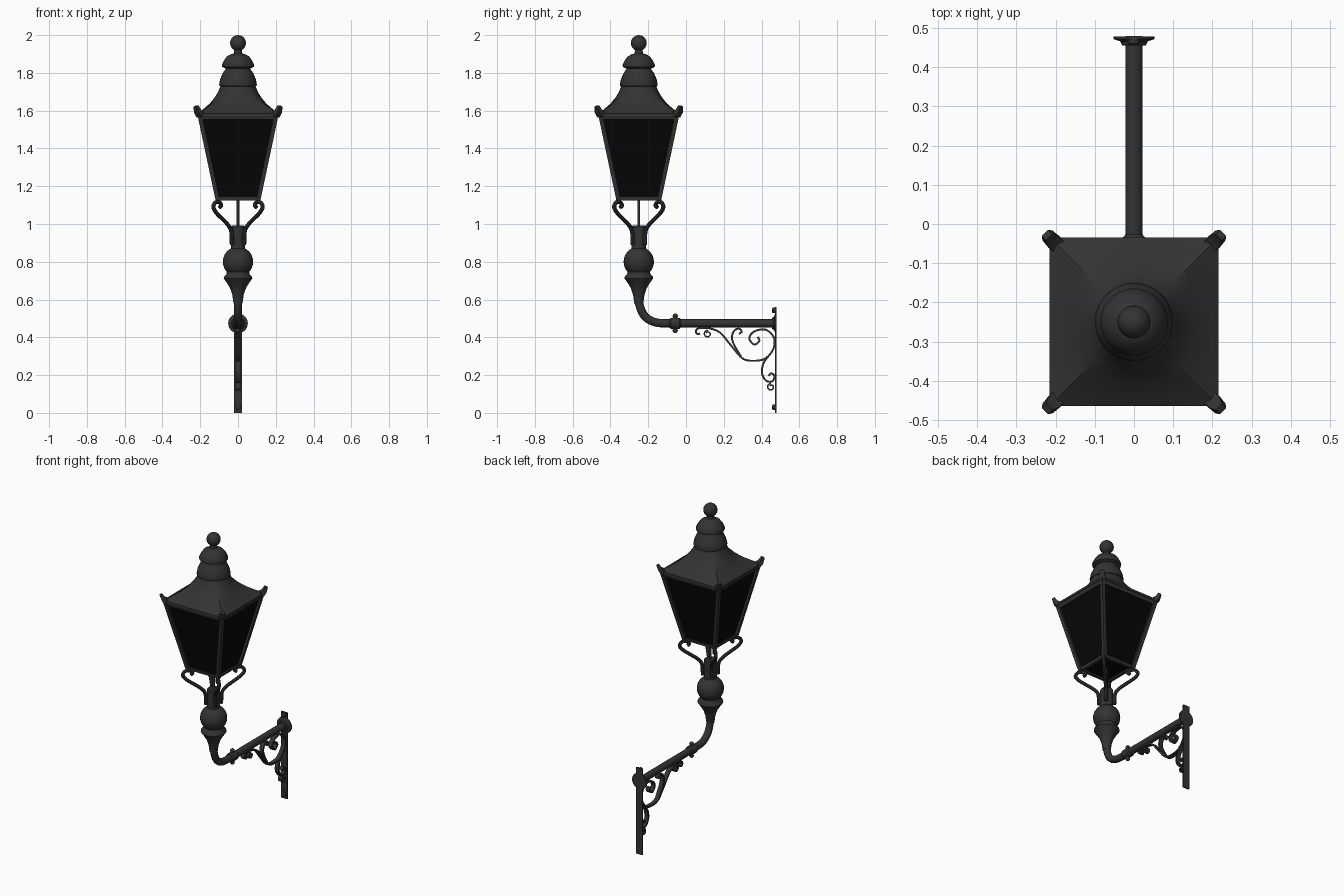
import bpy, bmesh
from math import sin, cos, pi, sqrt
from mathutils import Vector, Matrix

if "Cube" in bpy.data.objects:
    bpy.data.objects.remove(bpy.data.objects["Cube"])


def material(name, value):
    m = bpy.data.materials.new(name)
    m.use_nodes = True
    colour = (value, value, value, 1)
    m.diffuse_color = colour
    m.node_tree.nodes["Principled BSDF"].inputs["Base Color"].default_value = colour
    return m


IRON = material("dark iron", 0.033)
GLASS = material("black glass", 0.002)
AXIS = Vector((0, -0.25, 0))      # vertical axis of the lantern
DIAGONALS = [pi / 4 + k * pi / 2 for k in range(4)]


def finish(name, rings, matrix=None, mat=IRON, loop=False, caps=True, angle=0.7):
    """Skin a list of equal vertex rings into one object."""
    bm = bmesh.new()
    rows = [[bm.verts.new(p) for p in ring] for ring in rings]
    n = len(rows[0])
    pairs = list(zip(rows, rows[1:])) + ([(rows[-1], rows[0])] if loop else [])
    for a, b in pairs:
        for i in range(n):
            j = (i + 1) % n
            bm.faces.new((a[i], a[j], b[j], b[i]))
    if caps and not loop:
        bm.faces.new(rows[0])
        bm.faces.new(rows[-1])
    bmesh.ops.recalc_face_normals(bm, faces=bm.faces)
    me = bpy.data.meshes.new(name)
    bm.to_mesh(me)
    bm.free()
    me.materials.append(mat)
    me.shade_smooth()
    me.set_sharp_from_angle(angle=angle)
    ob = bpy.data.objects.new(name, me)
    ob.matrix_world = matrix or Matrix.Translation(AXIS)
    bpy.context.collection.objects.link(ob)
    return ob


def lathe(name, profile, n=28, **kw):
    """Turned part; n=4 gives a square part whose radius is its half width."""
    k, phase = (sqrt(2), pi / 4) if n == 4 else (1, 0)
    rings = [[(r * k * cos(phase + 2 * pi * i / n), r * k * sin(phase + 2 * pi * i / n), z)
              for i in range(n)] for r, z in profile]
    return finish(name, rings, **kw)


def smooth_path(pts, steps):
    """Catmull-Rom curve through flat points."""
    p = [Vector(q) for q in pts]
    p = [2 * p[0] - p[1]] + p + [2 * p[-1] - p[-2]]
    out = []
    for a, b, c, d in zip(p, p[1:], p[2:], p[3:]):
        for s in range(steps):
            t = s / steps
            out.append(0.5 * (2 * b + (c - a) * t + (2 * a - 5 * b + 4 * c - d) * t * t
                              + (3 * b - a - 3 * c + d) * t ** 3))
    return out + [p[-2]]


def sweep(name, pts, section, azimuth, origin, steps=5):
    """Sweep a section of (normal, sideways) offsets along a path in a vertical plane."""
    path = smooth_path(pts, steps)
    rings = []
    for i, p in enumerate(path):
        t = (path[min(i + 1, len(path) - 1)] - path[max(i - 1, 0)]).normalized()
        rings.append([(p.x - t.y * a, b, p.y + t.x * a) for a, b in section])
    return finish(name, rings, Matrix.Translation(origin) @ Matrix.Rotation(azimuth, 4, 'Z'))


def ngon(r, n):
    return [(r * cos(2 * pi * i / n), r * sin(2 * pi * i / n)) for i in range(n)]


def strip(thick, wide):
    return [(-thick, -wide), (thick, -wide), (thick, wide), (-thick, wide)]


def arc(r, z, start, end, n=8):
    """Profile points of a ball, angles in degrees from the bottom."""
    angles = [(start + (end - start) * i / n) * pi / 180 for i in range(n + 1)]
    return [(r * sin(a), z - r * cos(a)) for a in angles]


# Finial ball and stacked vent caps
lathe("finial", [(0.04, 1.89), (0.022, 1.905), (0.02, 1.922)] + arc(0.042, 1.958, 30, 179, 12))
lathe("upper_cap", [(0.06, 1.82), (0.084, 1.832), (0.086, 1.842), (0.075, 1.865),
                    (0.058, 1.888), (0.035, 1.9)])
lathe("lower_cap", [(0.08, 1.722), (0.098, 1.73), (0.1, 1.738), (0.095, 1.765),
                    (0.08, 1.8), (0.064, 1.822), (0.064, 1.84)])

# Roof sweeping from a square eave into a round collar
roof = []
SIDES = 32
for half, z, roundness in [(0.215, 1.572, 0), (0.215, 1.586, 0), (0.185, 1.607, 0.1),
                           (0.15, 1.637, 0.3), (0.123, 1.67, 0.6), (0.105, 1.7, 0.9),
                           (0.088, 1.74, 1)]:
    ring = []
    for i in range(SIDES):
        a = 2 * pi * i / SIDES
        stretch = 1 / max(abs(cos(a)), abs(sin(a)))
        r = half * (stretch * (1 - roundness) + roundness)
        ring.append((r * cos(a), r * sin(a), z))
    roof.append(ring)
finish("roof", roof)

# Glazing and the frame rails
lathe("glass_panes", [(0.106, 1.135), (0.2, 1.57)], n=4, mat=GLASS)
lathe("top_rail", [(0.188, 1.552), (0.205, 1.552), (0.212, 1.575), (0.188, 1.575)], n=4, loop=True)
lathe("bottom_rail", [(0.095, 1.125), (0.113, 1.125), (0.116, 1.143), (0.095, 1.143)], n=4, loop=True)

# Corner posts, eave ears and scrolled support arms
ARM = [(0.046, 0.89), (0.05, 0.96), (0.075, 0.995), (0.115, 1.025), (0.163, 1.06),
       (0.184, 1.09), (0.168, 1.115), (0.138, 1.114), (0.126, 1.098), (0.138, 1.088)]
for k, a in enumerate(DIAGONALS):
    sweep(f"corner_post_{k}", [(0.151, 1.125), (0.286, 1.575)], ngon(0.016, 4), a, AXIS, 1)
    sweep(f"support_arm_{k}", ARM, ngon(0.011, 8), a, AXIS)
    ear = [[(u, s * w, z) for u, s, z in ((u0, -1, z0), (u0, 1, z0), (u1, 1, z1), (u1, -1, z1))]
           for w, u0, z0, u1, z1 in [(0.02, 0.26, 1.585, 0.292, 1.565),
                                     (0.018, 0.292, 1.603, 0.312, 1.59),
                                     (0.011, 0.306, 1.628, 0.322, 1.62)]]
    finish(f"eave_ear_{k}", ear, Matrix.Translation(AXIS) @ Matrix.Rotation(a, 4, 'Z'))

# Gas rod, sleeve, ball and flared stem
lathe("gas_rod", [(0.007, 0.97), (0.007, 1.14)], n=10)
lathe("sleeve", [(0.038, 0.86), (0.038, 0.985), (0.032, 0.992)])
lathe("stem_ball", [(0.024, 0.58), (0.03, 0.625), (0.042, 0.66), (0.06, 0.69), (0.076, 0.712),
                    (0.074, 0.722), (0.062, 0.734)] + arc(0.08, 0.8, 48, 150, 12))

# Bent pipe running back to the wall
sweep("bent_pipe", [(-0.25, 0.61), (-0.247, 0.575), (-0.228, 0.525), (-0.195, 0.493),
                    (-0.15, 0.477), (-0.09, 0.474), (0, 0.474), (0.475, 0.474)],
      ngon(0.022, 16), pi / 2, Vector())

# Pipe collar with knobs, and wall flange, turned about the pipe
PIPE = Matrix.Translation((0, 0, 0.474)) @ Matrix.Rotation(-pi / 2, 4, 'X')
lathe("pipe_collar", [(0.022, -0.088), (0.029, -0.08), (0.029, -0.035), (0.022, -0.027)], matrix=PIPE)
for z in (0.436, 0.512):
    lathe("collar_knob", arc(0.014, z, 1, 179), n=12,
          matrix=Matrix.Translation((0, -0.057, 0)))
lathe("wall_flange", [(0.03, 0.455), (0.035, 0.466), (0.052, 0.472), (0.052, 0.479)], matrix=PIPE)

# Wall plate and bolts
finish("wall_plate", [[(x, y, z) for x, y in ((-0.022, 0.472), (0.022, 0.472), (0.022, 0.48), (-0.022, 0.48))]
                      for z in (0, 0.56)], Matrix())
for z in (0.03, 0.543):
    lathe("plate_bolt", [(0.008, 0.455), (0.015, 0.46), (0.015, 0.474)], n=12,
          matrix=Matrix.Translation((0, 0, z)) @ Matrix.Rotation(-pi / 2, 4, 'X'))

# Bracket scrollwork: flat iron strips beneath the pipe
SCROLLS = {
    "main_scroll": [(0.075, 0.42), (0.06, 0.418), (0.052, 0.432), (0.068, 0.448), (0.12, 0.448),
                    (0.18, 0.425), (0.24, 0.355), (0.3, 0.288), (0.36, 0.276), (0.42, 0.288),
                    (0.463, 0.34), (0.465, 0.4), (0.42, 0.441), (0.36, 0.43), (0.335, 0.395),
                    (0.36, 0.362), (0.388, 0.38), (0.38, 0.403)],
    "inner_scroll": [(0.28, 0.418), (0.295, 0.43), (0.28, 0.446), (0.255, 0.435), (0.243, 0.4),
                     (0.255, 0.36), (0.29, 0.3)],
    "lower_scroll": [(0.44, 0.305), (0.41, 0.262), (0.402, 0.21), (0.425, 0.17), (0.458, 0.168),
                     (0.468, 0.195), (0.45, 0.21), (0.438, 0.195)],
}
for name, pts in SCROLLS.items():
    sweep(name, pts, strip(0.005, 0.014), pi / 2, Vector())

# Small closed curls at both ends of the scrollwork
for y, z, r in [(0.115, 0.418, 0.02), (0.45, 0.137, 0.02)]:
    curl = [(y + r * (1 - 0.06 * i) * cos(pi / 2 + i * 0.8), z + r * (1 - 0.06 * i) * sin(pi / 2 + i * 0.8))
            for i in range(10)]
    sweep("end_curl", curl, strip(0.004, 0.014), pi / 2, Vector(), 3)
